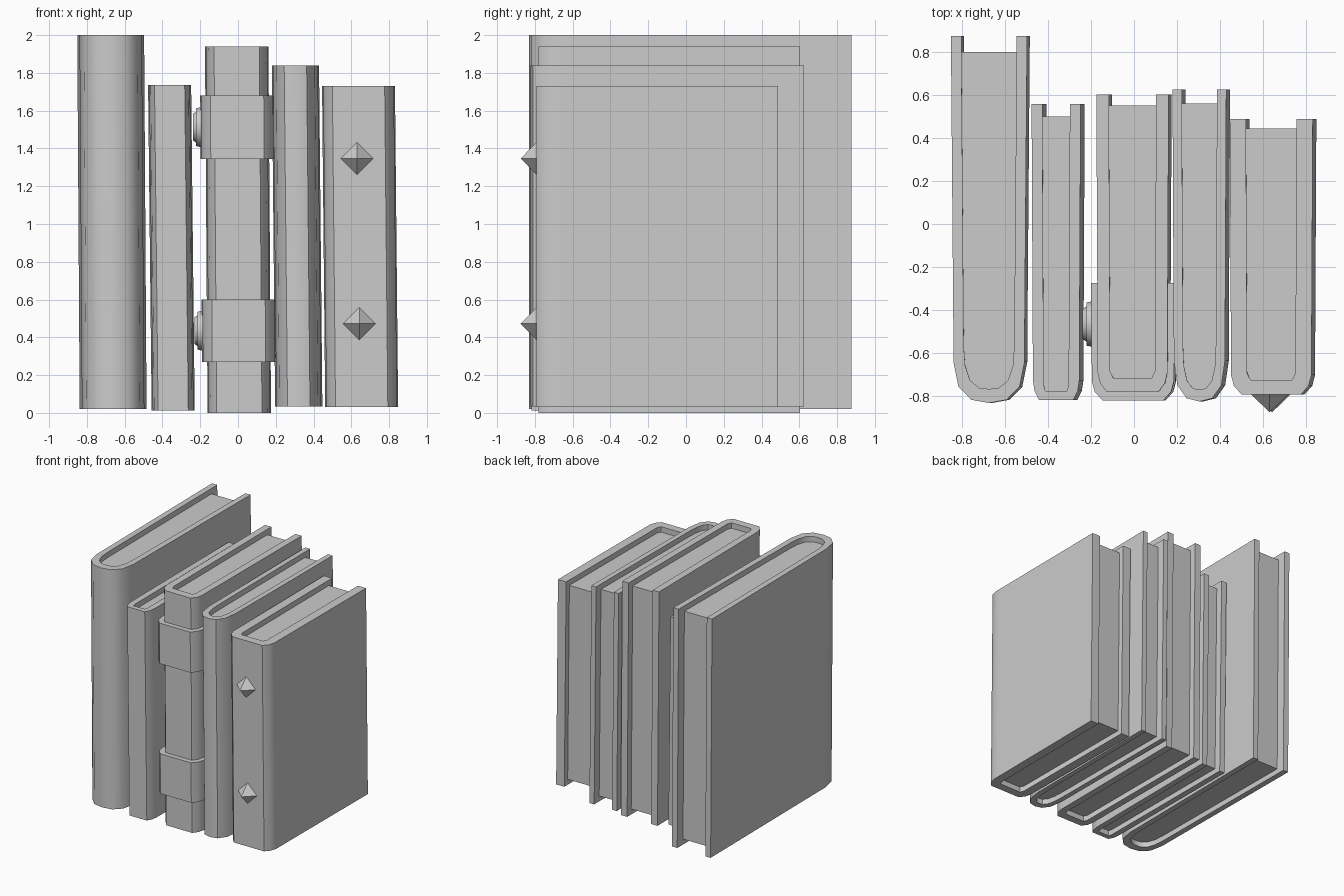
import bpy, bmesh, math
from mathutils import Vector, Matrix

if "Cube" in bpy.data.objects:
    bpy.data.objects.remove(bpy.data.objects["Cube"])


def finish(name, bm, angle=None):
    bmesh.ops.recalc_face_normals(bm, faces=bm.faces)
    me = bpy.data.meshes.new(name)
    bm.to_mesh(me)
    bm.free()
    ob = bpy.data.objects.new(name, me)
    bpy.context.collection.objects.link(ob)
    if angle:
        bpy.ops.object.select_all(action='DESELECT')
        ob.select_set(True)
        bpy.context.view_layer.objects.active = ob
        bpy.ops.object.shade_smooth_by_angle(angle=math.radians(angle))
    return ob


# Half spine profiles: (fraction of half width, distance behind spine front)
ROUND = [(1, .25), (1, .19), (.86, .075), (.5, .015), (0, 0)]
BOX = [(1, .14), (1, .09), (.93, .04), (.74, 0)]
INNER_ROUND = [(1, .20), (.95, .11), (.75, .04), (.4, .006), (0, 0)]
INNER_BOX = [(1, .03), (.86, 0)]


def u_path(half, spine, front, back, taper):
    """Open U from back left, round the spine, to back right."""
    f = half - taper
    left = [(-half, back)] + [(-u * f, front + d) for u, d in spine]
    right = [(-x, y) for x, y in reversed(left)]
    if spine[-1][0] == 0:
        right = right[1:]
    return left + right


def prism(name, outline, z0, z1, axis, angle=40):
    """Extrude an outline upward along a leaning axis x = axis(z)."""
    bm = bmesh.new()
    low = [bm.verts.new((x + axis(z0), y, z0)) for x, y in outline]
    top = [bm.verts.new((x + axis(z1), y, z1)) for x, y in outline]
    bm.faces.new(low[::-1])
    bm.faces.new(top)
    n = len(outline)
    for i in range(n):
        j = (i + 1) % n
        bm.faces.new((low[i], low[j], top[j], top[i]))
    return finish(name, bm, angle)


def shell(name, half, t, ts, outer, inner, front, back, taper, z0, z1, axis):
    o = u_path(half, outer, front, back, taper)
    i = u_path(half - t, inner, front + ts, back, taper)
    prism(name, o + i[::-1], z0, z1, axis)


def lean(x_low, x_high, height):
    return lambda z: x_low + (x_high - x_low) * z / height


def book(name, half, t, ts, outer, inner, front, back, pages, z0, z1, axis, taper=.006):
    shell(name + "_cover", half, t, ts, outer, inner, front, back, taper, z0, z1, axis)
    block = u_path(half - t + .001, inner, front + ts - .001, pages, taper)
    prism(name + "_pages", block, z0 + .045, z1 - .045, axis)


# Five books, left to right
book("tall_book", .177, .048, .065, ROUND, INNER_ROUND, -.832, .875, .80,
     .02, 2.0, lean(-.661, -.674, 2), .012)
book("thin_book", .114, .05, .04, BOX, INNER_BOX, -.817, .557, .50,
     .012, 1.735, lean(-.343, -.362, 1.73))
strap_axis = lean(.007, -.007, 1.94)
book("strapped_book", .168, .058, .065, BOX, INNER_BOX, -.78, .603, .55,
     0, 1.94, strap_axis)
book("round_book", .125, .043, .055, ROUND, INNER_ROUND, -.825, .625, .56,
     .035, 1.84, lean(.322, .304, 1.84))
book("wide_book", .193, .075, .068, BOX, INNER_BOX, -.792, .488, .445,
     .03, 1.73, lean(.655, .638, 1.73))

# Straps round the spine, each with a stepped stud on the left
for tag, z0, z1 in (("upper", 1.345, 1.68), ("lower", .27, .60)):
    shell(tag + "_strap", .195, .036, .045, BOX, BOX, -.82, -.275, .004,
          z0, z1, strap_axis)
    zc = (z0 + z1) / 2
    bm = bmesh.new()
    for r1, r2, x, d in ((.108, .10, -.20, .035), (.085, .07, -.224, .022)):
        m = (Matrix.Translation((x + strap_axis(zc), -.465, zc))
             @ Matrix.Rotation(-math.pi / 2, 4, 'Y'))
        bmesh.ops.create_cone(bm, cap_ends=True, segments=16, radius1=r1,
                              radius2=r2, depth=d, matrix=m)
    finish(tag + "_strap_stud", bm, 35)

# Four-sided spikes on the wide book's spine
for tag, x, z in (("upper", .63, 1.347), ("lower", .642, .472)):
    bm = bmesh.new()
    m = Matrix.Translation((x, -.83, z)) @ Matrix.Rotation(math.pi / 2, 4, 'X')
    bmesh.ops.create_cone(bm, cap_ends=True, segments=4, radius1=.093,
                          radius2=0, depth=.09, matrix=m)
    finish(tag + "_spike", bm)
